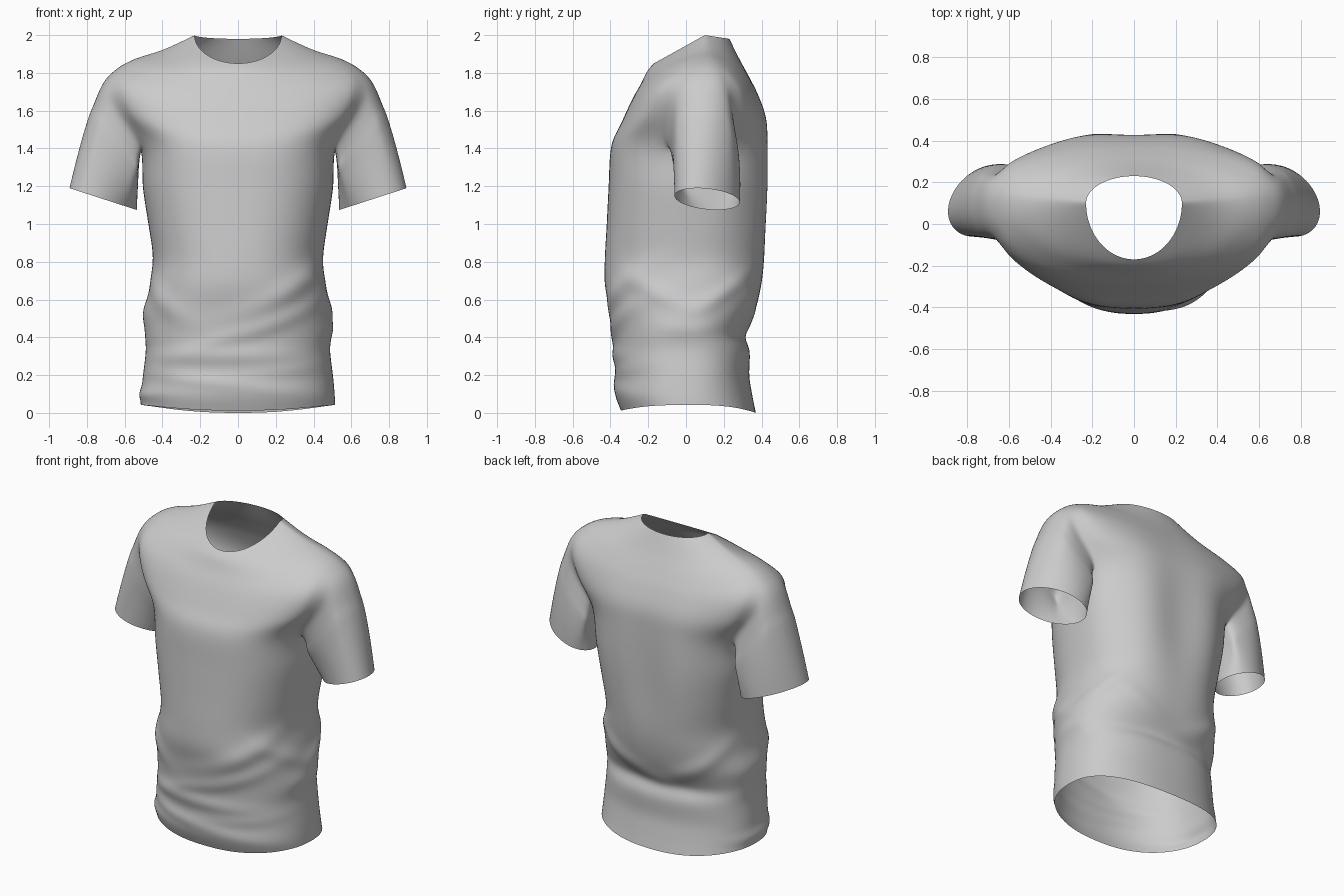
import bpy, bmesh, math
from mathutils import Vector

if "Cube" in bpy.data.objects:
    bpy.data.objects.remove(bpy.data.objects["Cube"])

N, SUB = 72, 4            # columns around the body, rows per profile key
ARM = 4                   # armhole half width in columns

# body profile: half width, side z, side y, front y, front z, back y, back z, roundness, dip power
KEYS = [
    (.515, .042, .02, -.345, .012, .370, .000, 2.3, 2.5),
    (.512, .10, .02, -.375, .10, .350, .10, 2.3, 2),
    (.503, .20, .02, -.370, .20, .335, .20, 2.3, 2),
    (.488, .32, .02, -.380, .32, .338, .32, 2.3, 2),
    (.492, .42, .02, -.385, .42, .318, .42, 2.3, 2),
    (.485, .55, .03, -.405, .55, .370, .55, 2.3, 2),
    (.465, .68, .04, -.430, .68, .402, .68, 2.3, 2),
    (.450, .82, .05, -.430, .82, .420, .82, 2.3, 2),
    (.475, 1.0, .07, -.420, 1.0, .428, 1.0, 2.4, 2),
    (.505, 1.2, .09, -.410, 1.2, .434, 1.2, 2.5, 2),
    (.520, 1.42, .10, -.397, 1.41, .434, 1.42, 2.65, 2),
    (.655, 1.60, .10, -.345, 1.53, .426, 1.56, 2.5, 2),
    (.715, 1.758, .11, -.285, 1.66, .385, 1.68, 2.3, 1.9),
    (.575, 1.862, .11, -.240, 1.74, .340, 1.77, 2.15, 1.7),
    (.400, 1.922, .11, -.205, 1.81, .285, 1.87, 2.05, 1.3),
    (.230, 2.0, .10, -.170, 1.85, .230, 1.98, 2.0, 1.0),
]
ROW0, ROW1 = 10 * SUB, 12 * SUB   # armhole rows

# cloth folds: angle, height, slope per degree, half length, half thickness, amount
FOLDS = [
    (300, .64, .004, 32, .06, .020), (285, .46, .003, 42, .042, .016),
    (255, .30, .000, 50, .04, .014), (250, .17, -.001, 40, .035, .012),
    (295, .22, .001, 40, .035, .008), (215, .60, -.004, 25, .06, .018),
    (180, .53, .000, 25, .07, .018), (340, .63, -.004, 25, .05, .014),
    (20, .62, .004, 25, .05, .016), (65, .56, -.004, 32, .05, .016),
    (125, .57, .004, 32, .05, .016), (90, .41, .000, 50, .035, -.010),
    (0, .45, .000, 20, .045, .014), (190, .10, .000, 30, .03, .014),
]


def spline(v):
    """Catmull-Rom value of the body profile at row position v."""
    i = min(int(v), len(KEYS) - 2)
    f = v - i
    a, b = KEYS[max(i - 1, 0)], KEYS[i]
    c, d = KEYS[i + 1], KEYS[min(i + 2, len(KEYS) - 1)]
    return [.5 * (2 * q + (r - p) * f + (2 * p - 5 * q + 4 * r - s) * f * f
                  + (3 * q - p - 3 * r + s) * f ** 3) for p, q, r, s in zip(a, b, c, d)]


def fold(deg, z):
    total = 0
    for ang, zc, slope, length, thick, amount in FOLDS:
        d = (deg - ang + 180) % 360 - 180
        total += amount * math.exp(-(d / length) ** 2 - ((z - zc - slope * d) / thick) ** 2)
    return total


def body_point(row, col):
    w, zs, ys, yf, zf, yb, zb, p, q = spline(row / SUB)
    t = 2 * math.pi * col / N
    c, s = math.cos(t), math.sin(t)
    x = w * math.copysign(abs(c) ** (2 / p), c)
    k = abs(s) ** (2 / p)
    y = ys + ((yb if s > 0 else yf) - ys) * k
    z = zs + ((zb if s > 0 else zf) - zs) * abs(s) ** q
    out = fold(math.degrees(t), z)
    if s > 0:   # soft vertical drape on the back
        out -= .013 * s * math.cos(13 * x) * math.exp(-((z - 1.15) / .4) ** 2)
    return Vector((x + c * out, y + s * out, z))


bm = bmesh.new()

# body grid, leaving both armholes open
rows = (len(KEYS) - 1) * SUB + 1
grid = [[bm.verts.new(body_point(r, c)) for c in range(N)] for r in range(rows)]
for r in range(rows - 1):
    for c in range(N):
        side = min(c + .5, N - c - .5, abs(c + .5 - N / 2))
        if ROW0 <= r < ROW1 and side < ARM:
            continue
        d = (c + 1) % N
        bm.faces.new((grid[r][c], grid[r][d], grid[r + 1][d], grid[r + 1][c]))

# sleeves grown from the armhole edge to an oval cuff
path = ([(ROW1, c) for c in range(ARM)]
        + [(r, ARM) for r in range(ROW1, ROW0, -1)]
        + [(ROW0, c) for c in range(ARM, -ARM, -1)]
        + [(r, -ARM) for r in range(ROW0, ROW1)]
        + [(ROW1, c) for c in range(-ARM, 0)])
L, STEPS = len(path), 12
near_seam = set()
for sign in (1, -1):
    ring = [grid[r][c % N if sign > 0 else N // 2 - c] for r, c in path]
    starts = [v.co.copy() for v in ring]
    near_seam.update(ring)
    for step in range(1, STEPS + 1):
        f = step / STEPS
        new = []
        for k, a in enumerate(starts):
            ph = 2 * math.pi * k / L
            co, si = math.cos(ph), math.sin(ph)
            e = Vector((sign * (.714 + .179 * co), .112 - .052 * co + .166 * si, 1.132 + .058 * co))
            m = a.lerp(e, .4) + Vector((sign * .012, 0, .07)) * max(0, co)
            m.y += .04 * max(0, si)
            new.append(bm.verts.new(a * (1 - f) ** 2 + m * 2 * f * (1 - f) + e * f * f))
        for k in range(L):
            j = (k + 1) % L
            bm.faces.new((ring[k], ring[j], new[j], new[k]))
        ring = new
        if step < 3:
            near_seam.update(new)

# tidy and relax the shoulder seam
bmesh.ops.delete(bm, geom=[v for v in bm.verts if not v.link_faces], context='VERTS')
for _ in range(2):
    for v in list(near_seam):
        near_seam.update(e.other_vert(v) for e in v.link_edges)
for _ in range(5):
    bmesh.ops.smooth_vert(bm, verts=list(near_seam), factor=.5,
                          use_axis_x=True, use_axis_y=True, use_axis_z=True)
bmesh.ops.recalc_face_normals(bm, faces=bm.faces)
for face in bm.faces:
    face.smooth = True

mesh = bpy.data.meshes.new("shirt")
bm.to_mesh(mesh)
bm.free()
shirt = bpy.data.objects.new("shirt", mesh)
bpy.context.collection.objects.link(shirt)
sub = shirt.modifiers.new("soft_cloth", 'SUBSURF')
sub.levels = sub.render_levels = 1
